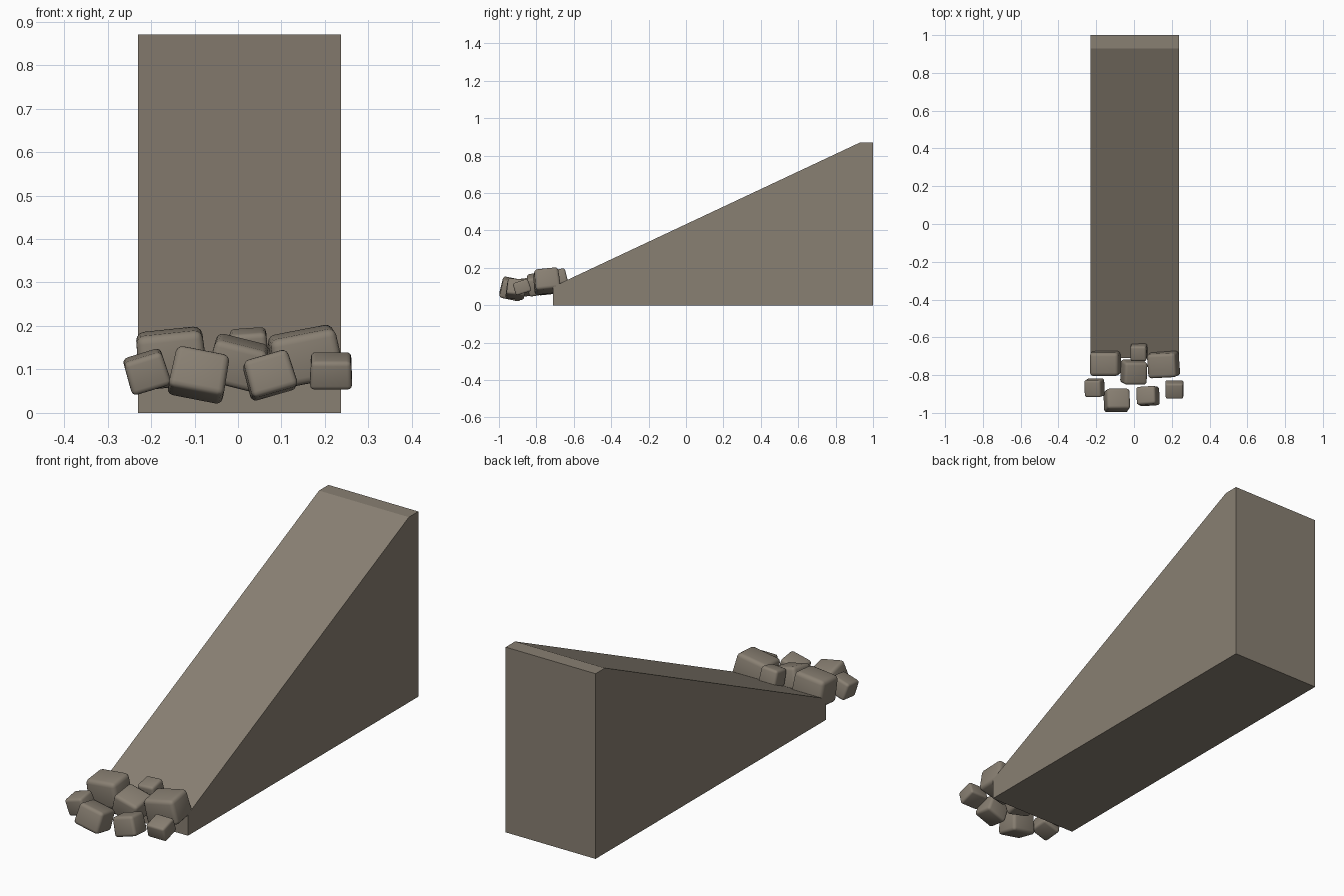
import bpy
import bmesh
from math import radians

cube = bpy.data.objects.get("Cube")
if cube:
    bpy.data.objects.remove(cube, do_unlink=True)


def make_material(name, color):
    mat = bpy.data.materials.new(name)
    mat.use_nodes = True
    mat.diffuse_color = color
    mat.node_tree.nodes["Principled BSDF"].inputs["Base Color"].default_value = color
    return mat


stone = make_material("warm grey stone", (0.25, 0.215, 0.17, 1))


def add_object(name, bm):
    bmesh.ops.recalc_face_normals(bm, faces=bm.faces)
    mesh = bpy.data.meshes.new(name)
    bm.to_mesh(mesh)
    bm.free()
    mesh.materials.append(stone)
    obj = bpy.data.objects.new(name, mesh)
    bpy.context.collection.objects.link(obj)
    return obj


# Ramp: side profile (y, z) extruded across x
profile = [(-0.71, 0), (1, 0), (1, 0.87), (0.93, 0.87), (-0.71, 0.10)]
left, right = 0.237, -0.23
bm = bmesh.new()
side = bm.faces.new([bm.verts.new((right, y, z)) for y, z in profile])
grown = bmesh.ops.extrude_face_region(bm, geom=[side], use_keep_orig=True)["geom"]
for v in grown:
    if isinstance(v, bmesh.types.BMVert):
        v.co.x = left
add_object("ramp", bm)


# Rounded rubble block, slightly narrower at the top
def add_rock(name, center, size, tilt):
    bm = bmesh.new()
    bmesh.ops.create_cube(bm, size=1)
    for v in bm.verts:
        taper = 0.95 if v.co.z > 0 else 1.0
        v.co.x *= size[0] * taper
        v.co.y *= size[1] * taper
        v.co.z *= size[2]
    bmesh.ops.bevel(bm, geom=bm.edges[:], offset=min(size) * 0.15, segments=3,
                    profile=0.5, affect="EDGES")
    rock = add_object(name, bm)
    rock.location = center
    rock.rotation_euler = [radians(a) for a in tilt]
    bpy.ops.object.select_all(action="DESELECT")
    rock.select_set(True)
    bpy.context.view_layer.objects.active = rock
    bpy.ops.object.shade_smooth_by_angle(angle=radians(40))


# Rubble heap at the foot of the ramp: center, size, tilt in degrees
add_rock("rock_back_right", (-0.153, -0.738, 0.126), (0.16, 0.13, 0.125), (6, -6, 0))
add_rock("rock_middle", (0, -0.785, 0.115), (0.13, 0.125, 0.10), (10, 14, 0))
add_rock("rock_back_left", (0.155, -0.745, 0.130), (0.16, 0.135, 0.115), (6, -11, 3))
add_rock("rock_small_back", (0.025, -0.68, 0.150), (0.088, 0.085, 0.08), (12, -4, 0))
add_rock("rock_outer_right", (-0.21, -0.868, 0.095), (0.095, 0.095, 0.08), (8, -17, 0))
add_rock("rock_front_right", (-0.09, -0.933, 0.088), (0.13, 0.115, 0.10), (-12, 11, 0))
add_rock("rock_front_left", (0.073, -0.91, 0.087), (0.11, 0.10, 0.09), (-6, -16, 4))
add_rock("rock_outer_left", (0.214, -0.877, 0.097), (0.097, 0.088, 0.068), (18, 0, 0))
